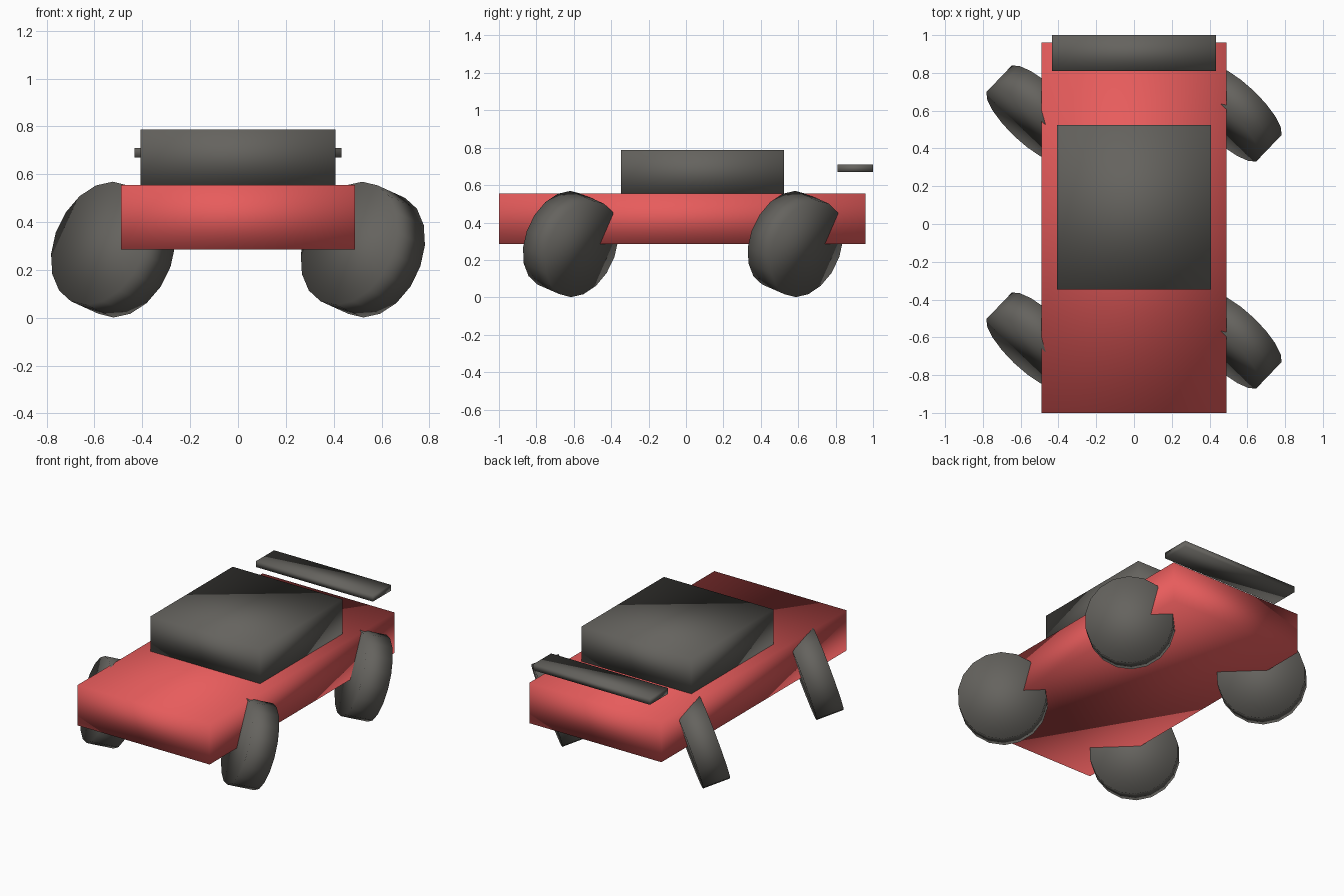
import bpy
from mathutils import Vector

if "Cube" in bpy.data.objects:
    bpy.data.objects.remove(bpy.data.objects["Cube"])


def make_material(name, rgb):
    mat = bpy.data.materials.new(name)
    mat.use_nodes = True
    colour = (*rgb, 1.0)
    mat.diffuse_color = colour
    mat.node_tree.nodes["Principled BSDF"].inputs["Base Color"].default_value = colour
    return mat


red = make_material("red_paint", (0.8, 0.107, 0.107))
grey = make_material("warm_dark_grey", (0.13, 0.125, 0.113))


def finish(name, mat):
    obj = bpy.context.object
    obj.name = name
    obj.data.materials.append(mat)
    bpy.ops.object.shade_smooth()
    return obj


def box(name, low, high, mat):
    low, high = Vector(low), Vector(high)
    bpy.ops.mesh.primitive_cube_add(size=1, location=(low + high) / 2)
    bpy.context.object.scale = high - low
    bpy.ops.object.transform_apply(location=False, rotation=False, scale=True)
    return finish(name, mat)


# Body slab, cabin block and floating rear wing
box("body", (-0.49, -1.0, 0.285), (0.49, 0.96, 0.555), red)
box("cabin", (-0.407, -0.347, 0.555), (0.407, 0.525, 0.788), grey)
box("rear_wing", (-0.433, 0.81, 0.67), (0.433, 1.0, 0.71), grey)

# Four wheels, all turned and tilted the same way
axle = Vector((0.66, 0.69, -0.30)).normalized()
turn = axle.to_track_quat("Z", "Y").to_euler()
for end, y in (("front", -0.617), ("rear", 0.585)):
    for side, x in (("left", 0.522), ("right", -0.522)):
        bpy.ops.mesh.primitive_cylinder_add(
            vertices=18, radius=0.27, depth=0.175,
            location=(x, y, 0.285), rotation=turn)
        finish(f"{end}_{side}_wheel", grey)
